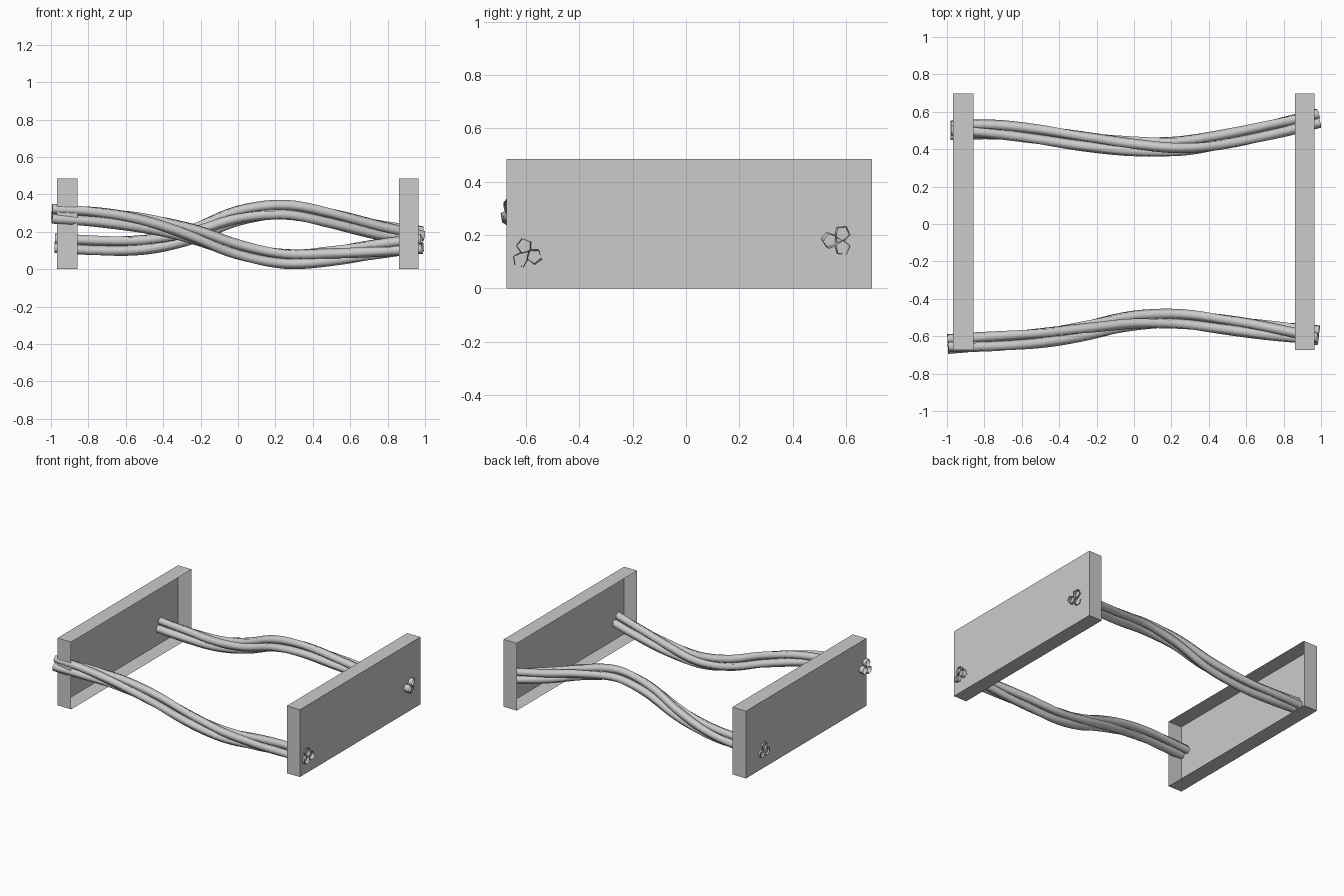
import bpy, bmesh, math
from mathutils import Vector

if "Cube" in bpy.data.objects:
    bpy.data.objects.remove(bpy.data.objects["Cube"])

STRAND_R, OFFSET, SIDES, STEPS = 0.029, 0.031, 5, 40


def board(name, x0, x1, open_dir):
    # Hollow box, open on the side facing the ropes
    bm = bmesh.new()
    bmesh.ops.create_cube(bm, size=1)
    bm.normal_update()
    bmesh.ops.delete(bm, geom=[f for f in bm.faces if f.normal.x * open_dir > 0.5],
                     context='FACES_ONLY')
    me = bpy.data.meshes.new(name)
    bm.to_mesh(me)
    bm.free()
    ob = bpy.data.objects.new(name, me)
    ob.location = ((x0 + x1) / 2, 0.0125, 0.2425)
    ob.scale = (x1 - x0, 1.371, 0.485)
    bpy.context.collection.objects.link(ob)


def sample(pts, t):
    # Catmull-Rom through the path points, t in 0..1
    f = t * (len(pts) - 1)
    i = min(int(f), len(pts) - 2)
    u = f - i
    b, c = pts[i], pts[i + 1]
    a = pts[i - 1] if i > 0 else 2 * b - c
    d = pts[i + 2] if i + 2 < len(pts) else 2 * c - b
    return 0.5 * (2 * b + (c - a) * u + (2 * a - 5 * b + 4 * c - d) * u**2
                  + (3 * b - a - 3 * c + d) * u**3)


def strand(name, path, start, twist):
    bm = bmesh.new()
    rings = []
    for k in range(STEPS + 1):
        t = k / STEPS
        p = sample(path, t)
        tan = (sample(path, min(1, t + 0.01)) - sample(path, max(0, t - 0.01))).normalized()
        side = (Vector((0, 1, 0)) - tan * tan.y).normalized()
        up = tan.cross(side)
        a = math.radians(start + twist * t)
        c = p + OFFSET * (side * math.cos(a) + up * math.sin(a))
        rings.append([bm.verts.new(c + STRAND_R * (side * math.cos(a + j * math.tau / SIDES)
                                                   + up * math.sin(a + j * math.tau / SIDES)))
                      for j in range(SIDES)])
    for r, s in zip(rings, rings[1:]):
        for j in range(SIDES):
            n = (j + 1) % SIDES
            bm.faces.new((r[j], r[n], s[n], s[j])).smooth = True
    me = bpy.data.meshes.new(name)
    bm.to_mesh(me)
    bm.free()
    bpy.context.collection.objects.link(bpy.data.objects.new(name, me))


def rope(name, pts, start, twist):
    path = [Vector(p) for p in pts]
    for i in range(3):
        strand(f"{name}_strand_{i + 1}", path, start + i * 120, twist)


# End boards
board("left_board", -0.967, -0.858, 1)
board("right_board", 0.86, 0.965, -1)

# Three-strand ropes running between the boards
rope("front_rope", [(-0.995, -.647, .291), (-.75, -.632, .283), (-.5, -.605, .25),
                    (-.25, -.565, .185), (0, -.522, .1), (.25, -.513, .06),
                    (.5, -.535, .075), (.75, -.567, .103), (.985, -.6, .13)], 105, 240)
rope("back_rope", [(-.98, .5, .13), (-.75, .498, .125), (-.5, .475, .137),
                   (-.25, .445, .19), (0, .42, .28), (.25, .413, .312),
                   (.5, .45, .274), (.75, .51, .217), (.985, .573, .178)], 90, 210)
